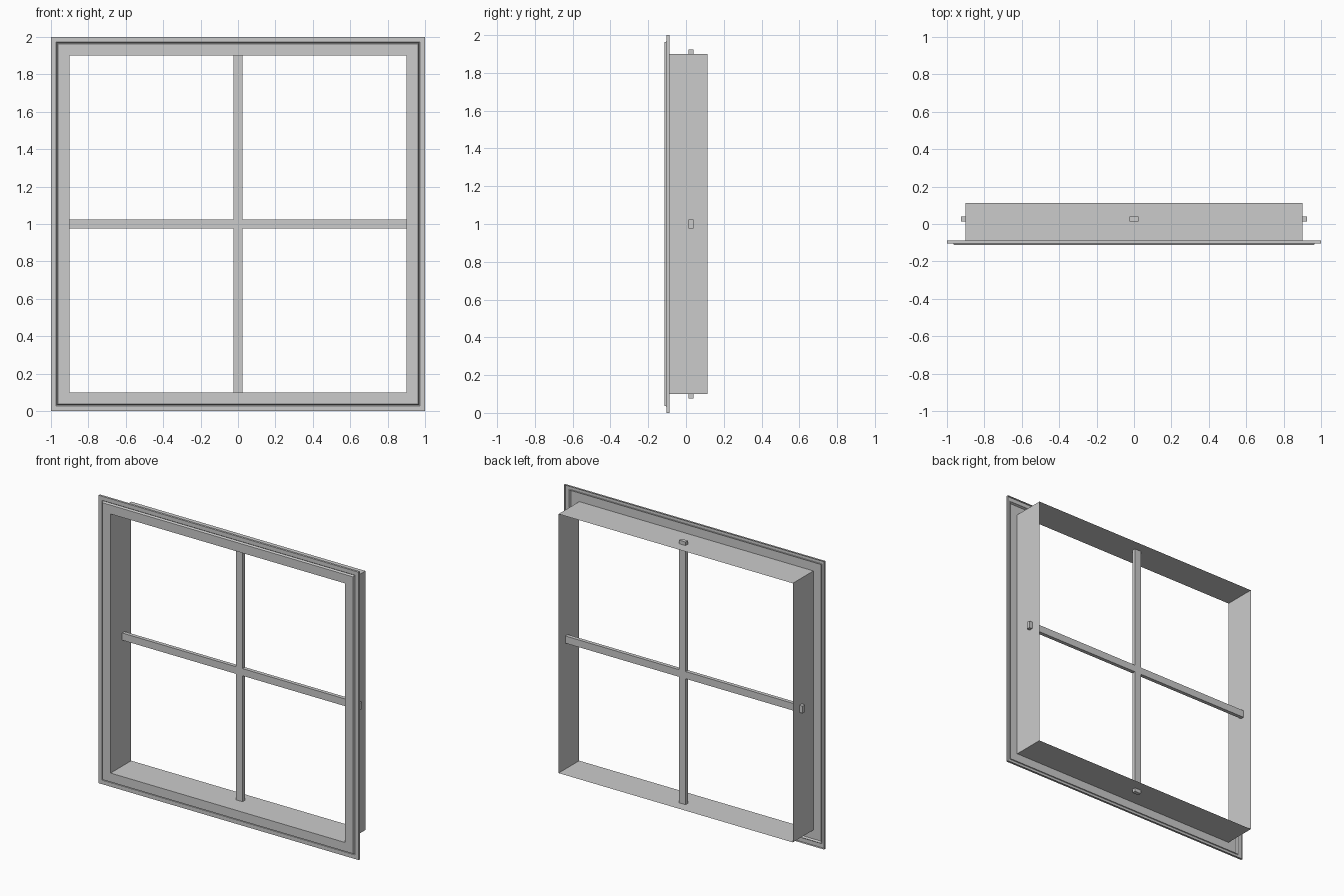
import bpy
import bmesh
from mathutils import Vector

cube = bpy.data.objects.get("Cube")
if cube:
    bpy.data.objects.remove(cube, do_unlink=True)

# One painted grey for the whole window
grey = bpy.data.materials.new("window_grey")
grey.use_nodes = True
colour = (0.6, 0.6, 0.6, 1)
grey.diffuse_color = colour
grey.node_tree.nodes["Principled BSDF"].inputs["Base Color"].default_value = colour

CENTRE_Z = 1.0


def add_object(name, bm):
    mesh = bpy.data.meshes.new(name)
    bm.to_mesh(mesh)
    bm.free()
    mesh.materials.append(grey)
    obj = bpy.data.objects.new(name, mesh)
    bpy.context.collection.objects.link(obj)
    return obj


def square_sweep(name, profile):
    """Carry an open (half-width, depth) profile round a square opening."""
    bm = bmesh.new()
    corners = [(-1, -1), (1, -1), (1, 1), (-1, 1)]
    rings = [[bm.verts.new((r * sx, y, CENTRE_Z + r * sz)) for sx, sz in corners]
             for r, y in profile]
    for outer, inner in zip(rings, rings[1:]):
        for i in range(4):
            j = (i + 1) % 4
            bm.faces.new((outer[i], outer[j], inner[j], inner[i]))
    return add_object(name, bm)


def cross(name, reach, half, front, back):
    """Plus-shaped glazing bars with a clean joint at the middle."""
    bm = bmesh.new()
    outline = []
    x, z = 1, 0
    for _ in range(4):
        # two end corners of an arm, then the inner corner after it
        for along, side in ((reach, -half), (reach, half), (half, half)):
            px, pz = along * x - side * z, along * z + side * x
            outline.append(bm.verts.new((px, front, CENTRE_Z + pz)))
        x, z = -z, x
    face = bm.faces.new(outline)
    out = bmesh.ops.extrude_face_region(bm, geom=[face])["geom"]
    moved = [v for v in out if isinstance(v, bmesh.types.BMVert)]
    bmesh.ops.translate(bm, verts=moved, vec=Vector((0, back - front, 0)))
    bmesh.ops.recalc_face_normals(bm, faces=bm.faces)
    return add_object(name, bm)


# Stepped front trim, open at the back
square_sweep("front_trim", [(1.0, -0.088), (1.0, -0.103), (0.972, -0.103),
                            (0.968, -0.099), (0.962, -0.113), (0.9, -0.113)])

# Thin lining that runs back through the wall
square_sweep("reveal_lining", [(0.9, -0.113), (0.9, 0.113)])

# Crossed bars whose ends pass through the lining
cross("glazing_bars", 0.925, 0.025, 0.014, 0.04)
